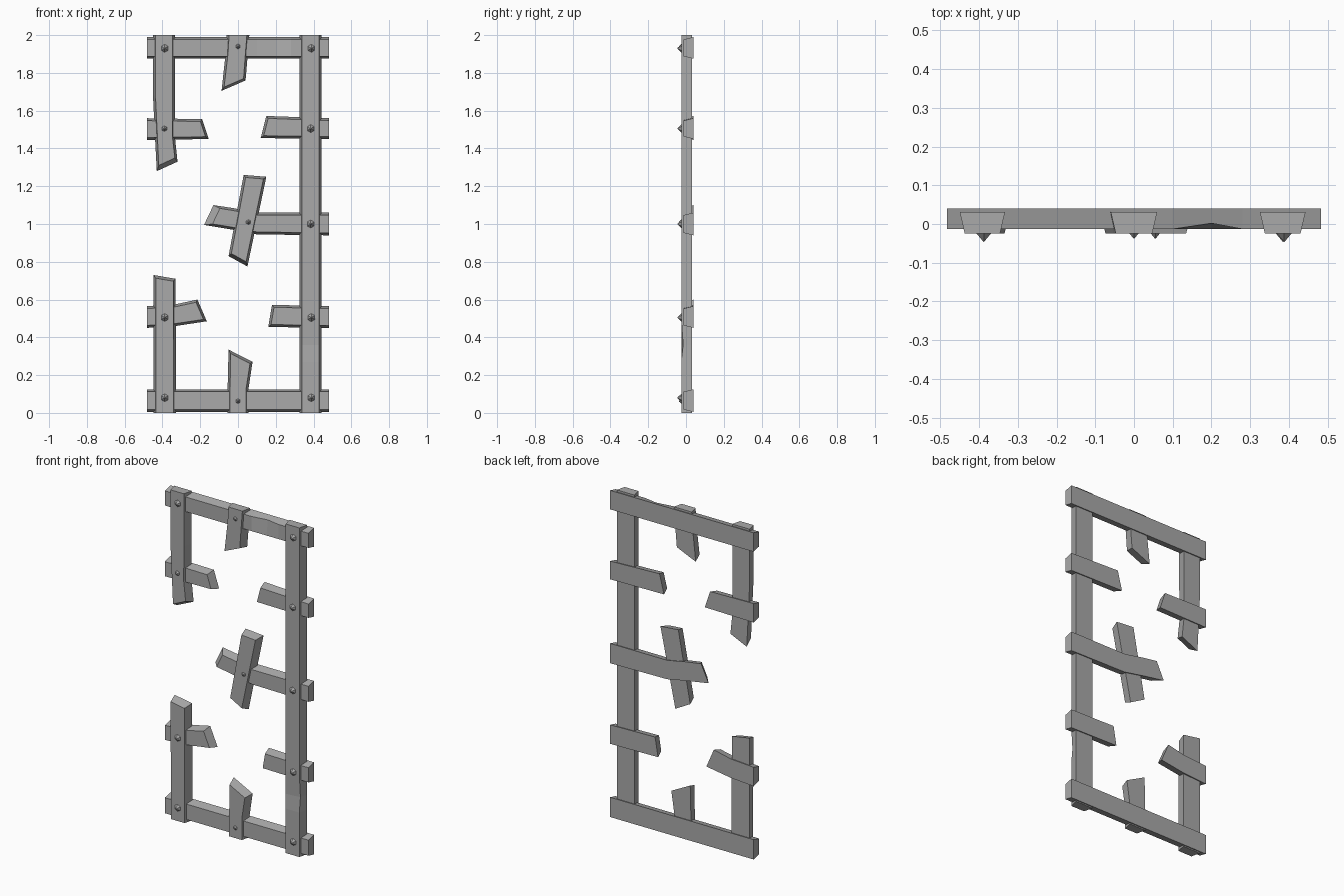
import bpy, bmesh
from mathutils import Vector, Matrix
from math import radians

cube = bpy.data.objects.get("Cube")
if cube:
    bpy.data.objects.remove(cube, do_unlink=True)


def material(name, rgb):
    m = bpy.data.materials.new(name)
    m.use_nodes = True
    m.diffuse_color = (*rgb, 1)
    m.node_tree.nodes["Principled BSDF"].inputs["Base Color"].default_value = (*rgb, 1)
    return m


grey = material("weathered grey", (0.4, 0.4, 0.4))


def finish(name, bm):
    bmesh.ops.recalc_face_normals(bm, faces=bm.faces)
    mesh = bpy.data.meshes.new(name)
    bm.to_mesh(mesh)
    bm.free()
    mesh.materials.append(grey)
    bpy.context.collection.objects.link(bpy.data.objects.new(name, mesh))


def plank(name, stations, front, back, cuts=(0, 0), chips={}):
    """Loft of edge pairs (x, z); the front is narrower, broken ends are cut back."""
    bm = bmesh.new()
    rings = []
    last = len(stations) - 1
    for i, (p, q) in enumerate(stations):
        p, q = Vector(p), Vector(q)
        across = (q - p).normalized() * 0.013
        fp, fq = p + across, q - across
        for end, step, cut in ((0, 1, cuts[0]), (last, -1, cuts[1])):
            if i == end and cut:
                np, nq = map(Vector, stations[i + step])
                fp += (np - p).normalized() * cut
                fq += (nq - q).normalized() * cut
        depth = chips.get(i, 0)
        pts = [(p, back), (q, back), (fq, front + depth), (fp, front)]
        rings.append([bm.verts.new((v.x, y, v.y)) for v, y in pts])
    for a, b in zip(rings, rings[1:]):
        for k in range(4):
            n = (k + 1) % 4
            bm.faces.new((a[k], a[n], b[n], b[k]))
    bm.faces.new(rings[0])
    bm.faces.new(rings[-1])
    finish(name, bm)


def rail(name, stations, **kw):
    plank(name, stations, -0.013, 0.04, **kw)


def post(name, stations, **kw):
    plank(name, stations, -0.025, 0.031, **kw)


def level(x, low, high):
    return (x, low), (x, high)


def upright(z, left, right):
    return (left, z), (right, z)


# Full-width rails
rail("top_rail", [level(x, 1.875, 1.99) for x in (-0.483, 0.1, 0.2, 0.28, 0.483)],
     chips={2: 0.015})
rail("bottom_rail", [level(x, 0.005, 0.125) for x in (-0.483, 0.483)])

# Broken rails
rail("upper_right_rail", [level(-0.483, 1.445, 1.56), ((-0.155, 1.45), (-0.19, 1.555))],
     cuts=(0, 0.013))
rail("upper_left_rail", [level(0.483, 1.45, 1.56), ((0.12, 1.455), (0.15, 1.572))],
     cuts=(0, 0.013))
rail("middle_rail", [level(0.483, 0.94, 1.06), level(0.1, 0.945, 1.06),
                     level(-0.03, 0.97, 1.085), ((-0.18, 0.995), (-0.13, 1.1))],
     cuts=(0, 0.04))
rail("lower_right_rail", [level(-0.483, 0.45, 0.565), level(-0.33, 0.46, 0.575),
                          ((-0.165, 0.485), (-0.215, 0.6))], cuts=(0, 0.013))
rail("lower_left_rail", [level(0.483, 0.45, 0.565), ((0.16, 0.455), (0.18, 0.572))],
     cuts=(0, 0.013))

# Uprights
post("left_post", [upright(z, 0.325, 0.443) for z in (0, 0.27, 0.36, 0.5, 2)],
     chips={2: 0.01})
post("upper_right_post", [upright(2, -0.45, -0.333), upright(1.68, -0.45, -0.333),
                          upright(1.47, -0.44, -0.335), ((-0.43, 1.28), (-0.32, 1.33))],
     cuts=(0, 0.025))
post("lower_right_post", [upright(0, -0.447, -0.328), ((-0.448, 0.73), (-0.33, 0.71))],
     cuts=(0, 0.015))
post("top_stub", [upright(2, -0.06, 0.06), upright(1.9, -0.066, 0.052),
                  ((-0.087, 1.705), (0.04, 1.76))], cuts=(0, 0.015))
post("bottom_stub", [upright(0, -0.055, 0.056), upright(0.13, -0.055, 0.056),
                     ((-0.05, 0.335), (0.077, 0.27))], cuts=(0, 0.015))
post("loose_plank", [((0.03, 1.26), (0.15, 1.25)), ((-0.05, 0.83), (0.05, 0.775))],
     cuts=(0.013, 0.02))

# Nail heads: large on the outer posts, small on the stubs
nails = [(side * 0.388, z, 0.023) for side in (-1, 1) for z in (0.08, 0.505, 1.93)]
nails += [(0.385, 1.0, 0.023), (0.385, 1.505, 0.023), (-0.39, 1.505, 0.017),
          (0, 1.94, 0.015), (0, 0.062, 0.015), (0.055, 1.01, 0.015)]
for i, (x, z, r) in enumerate(nails):
    bm = bmesh.new()
    place = Matrix.Translation((x, -0.023 - r / 2, z)) @ Matrix.Rotation(radians(90), 4, "X")
    bmesh.ops.create_cone(bm, cap_ends=True, segments=6, radius1=r, radius2=0.001,
                          depth=r, matrix=place)
    finish(f"nail_{i + 1}", bm)
